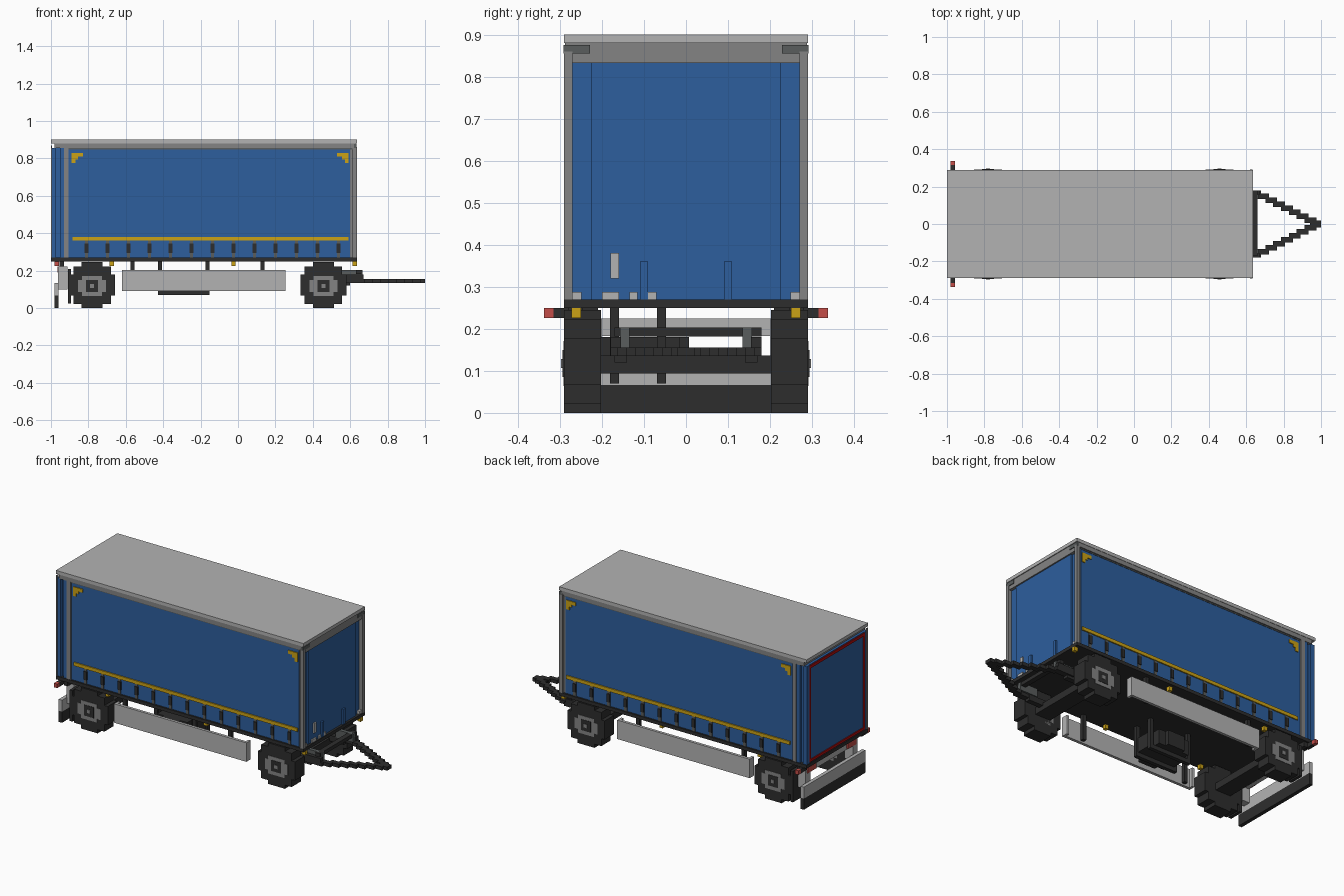
import bpy
import bmesh
import math

cube = bpy.data.objects.get("Cube")
if cube:
    bpy.data.objects.remove(cube, do_unlink=True)


def material(name, rgb):
    m = bpy.data.materials.new(name)
    m.use_nodes = True
    m.diffuse_color = (*rgb, 1)
    m.node_tree.nodes["Principled BSDF"].inputs["Base Color"].default_value = (*rgb, 1)
    return m


BLUE = material("tarpaulin blue", (0.026, 0.112, 0.34))
LIGHT = material("light grey", (0.45, 0.45, 0.45))
GREY = material("mid grey", (0.23, 0.23, 0.23))
STEEL = material("dark steel grey", (0.10, 0.11, 0.11))
BLACK = material("chassis black", (0.027, 0.027, 0.027))
YELLOW = material("reflector yellow", (0.60, 0.36, 0.008))
RED = material("tail red", (0.55, 0.075, 0.065))
DEEP_RED = material("outline red", (0.45, 0.004, 0.004))


def finish(name, bm, mat):
    bmesh.ops.recalc_face_normals(bm, faces=bm.faces)
    mesh = bpy.data.meshes.new(name)
    bm.to_mesh(mesh)
    bm.free()
    mesh.materials.append(mat)
    ob = bpy.data.objects.new(name, mesh)
    bpy.context.collection.objects.link(ob)
    return ob


def boxes(name, mat, spans, mirror=False):
    """Boxes given as (x0, x1, y0, y1, z0, z1), optionally copied to -y."""
    bm = bmesh.new()
    spans = list(spans)
    if mirror:
        spans += [(a, b, -d, -c, e, f) for a, b, c, d, e, f in spans]
    for x0, x1, y0, y1, z0, z1 in spans:
        verts = bmesh.ops.create_cube(bm, size=1)["verts"]
        for v in verts:
            v.co.x = (x0 + x1) / 2 + v.co.x * (x1 - x0)
            v.co.y = (y0 + y1) / 2 + v.co.y * (y1 - y0)
            v.co.z = (z0 + z1) / 2 + v.co.z * (z1 - z0)
    return finish(name, bm, mat)


def stepped_disc(name, mat, center, radius, step, depth, axis):
    """Disc with a stair-stepped rim, extruded along y or z."""
    rows = int(radius / step - 0.5)
    right = []
    for k in range(-rows, rows + 1):
        half = (round(math.sqrt(max(radius**2 - (k * step) ** 2, 0)) / step - 0.5) + 0.5) * step
        half = max(half, step * 1.5)
        for t in (k - 0.5, k + 0.5):
            p = (half, t * step)
            if len(right) > 1 and right[-1][0] == right[-2][0] == half:
                right[-1] = p
            elif not right or right[-1] != p:
                right.append(p)
    outline = right + [(-a, b) for a, b in reversed(right)]
    bm = bmesh.new()
    cx, cy, cz = center
    if axis == "y":
        vs = [bm.verts.new((cx + a, cy - depth / 2, cz + b)) for a, b in outline]
        shift = (0, depth, 0)
    else:
        vs = [bm.verts.new((cx + a, cy + b, cz - depth / 2)) for a, b in outline]
        shift = (0, 0, depth)
    face = bm.faces.new(vs)
    new = bmesh.ops.extrude_face_region(bm, geom=[face])["geom"]
    bmesh.ops.translate(bm, vec=shift, verts=[v for v in new if isinstance(v, bmesh.types.BMVert)])
    # restore the starting cap if the extrusion consumed it
    if not face.is_valid:
        bm.faces.new(vs)
    return finish(name, bm, mat)


# Cargo body
boxes("roof", LIGHT, [(-1, 0.635, -0.29, 0.29, 0.88, 0.90)])
boxes("roof_rail", GREY, [(-0.98, 0.63, -0.288, 0.288, 0.855, 0.88)])
boxes("rail_shadow_gap", STEEL, [(-0.93, 0.615, 0.27, 0.282, 0.848, 0.856)], True)
boxes("cargo_curtains", BLUE, [(-0.905, 0.60, -0.28, 0.28, 0.27, 0.855)])
boxes("floor", BLACK, [(-1, 0.635, -0.29, 0.29, 0.25, 0.27)])
boxes("front_posts", GREY, [(0.612, 0.635, 0.27, 0.29, 0.27, 0.86),
                            (0.59, 0.612, 0.27, 0.278, 0.27, 0.86)], True)
boxes("rear_posts", GREY, [(-0.93, -0.905, 0.26, 0.288, 0.27, 0.86)], True)
boxes("front_wall", BLUE, [(0.59, 0.612, -0.27, 0.27, 0.27, 0.835),
                           (0.60, 0.622, -0.225, 0.225, 0.27, 0.835)])
boxes("front_header", GREY, [(0.59, 0.63, -0.27, 0.27, 0.833, 0.86)])
boxes("header_corner_blocks", STEEL, [(0.62, 0.634, 0.228, 0.291, 0.855, 0.876)], True)
boxes("front_wall_bars", BLUE, [(0.61, 0.632, s - 0.01, s + 0.01, 0.27, 0.36) for s in (-0.1, 0.1)])
boxes("front_wall_fittings", LIGHT,
      [(0.61, 0.63, y - w, y + w, 0.27, 0.288) for y, w in
       ((-0.262, 0.013), (-0.18, 0.02), (-0.125, 0.01), (-0.08, 0.01), (0.262, 0.013))]
      + [(0.61, 0.63, -0.18, -0.16, 0.32, 0.38)])

# Rear doors with a red outline
boxes("rear_doors", BLUE, [(-0.995, -0.92, -0.27, 0.27, 0.27, 0.856)])
boxes("door_side_panels", BLUE, [(-0.952, -0.93, 0.26, 0.285, 0.27, 0.856),
                                 (-0.998, -0.972, 0.26, 0.285, 0.27, 0.856)], True)
boxes("rear_corner_strip", GREY, [(-1.0, -0.994, -0.29, -0.275, 0.27, 0.87)])
boxes("door_outline", DEEP_RED, [(-1.0, -0.994, -0.262, 0.262, 0.835, 0.852),
                                 (-1.0, -0.994, -0.262, 0.262, 0.275, 0.29),
                                 (-1.0, -0.994, -0.262, -0.25, 0.28, 0.85),
                                 (-1.0, -0.994, 0.25, 0.262, 0.28, 0.85)])

# Curtain markings and buckles
boxes("curtain_stripe", YELLOW, [(-0.885, 0.592, 0.279, 0.287, 0.36, 0.38)], True)
boxes("corner_marks", YELLOW, [(-0.89, -0.828, 0.279, 0.285, 0.81, 0.83),
                               (-0.89, -0.87, 0.279, 0.285, 0.775, 0.81),
                               (-0.87, -0.855, 0.279, 0.285, 0.795, 0.81),
                               (0.53, 0.592, 0.279, 0.285, 0.81, 0.83),
                               (0.572, 0.592, 0.279, 0.285, 0.775, 0.81),
                               (0.557, 0.572, 0.279, 0.285, 0.795, 0.81)], True)
straps = [-0.81 + 0.1123 * i for i in range(13)]
boxes("curtain_straps", STEEL, [(x - 0.009, x + 0.009, 0.279, 0.284, 0.27, 0.36) for x in straps], True)
boxes("strap_buckles", BLACK, [(x - 0.01, x + 0.01, 0.279, 0.288, 0.295, 0.345) for x in straps], True)

# Wheels, hubs and axles
for label, x in (("rear", -0.78), ("front", 0.457)):
    for side, s in (("left", 1), ("right", -1)):
        stepped_disc(f"{label}_{side}_tyre", BLACK, (x, s * 0.246, 0.1225), 0.13, 0.0223, 0.088, "y")
        stepped_disc(f"{label}_{side}_rim", GREY, (x, s * 0.247, 0.1175), 0.072, 0.0215, 0.09, "y")
        stepped_disc(f"{label}_{side}_hub_ring", BLACK, (x, s * 0.248, 0.1175), 0.036, 0.0215, 0.092, "y")
        boxes(f"{label}_{side}_hub_cap", GREY,
              [(x - 0.011, x + 0.011, s * 0.25 - 0.047, s * 0.25 + 0.047, 0.107, 0.128)])
    boxes(f"{label}_axle", BLACK, [(x - 0.05, x + 0.05, -0.21, 0.21, 0.094, 0.136)])

# Steering frame and drawbar
boxes("steering_frame", BLACK, [(0.56, 0.67, 0.155, 0.18, 0.135, 0.18),
                                (0.457, 0.60, 0.14, 0.17, 0.12, 0.155)], True)
boxes("steering_crossbar", BLACK, [(0.63, 0.66, -0.17, 0.18, 0.182, 0.203)])
boxes("steering_brackets", STEEL, [(0.55, 0.665, 0.135, 0.157, 0.155, 0.203)], True)
bar = [(0.57, 0.68, 0.145, 0.18, 0.135, 0.156)]
for i in range(7):
    x, y = 0.66 + 0.042 * i, 0.155 - 0.0215 * i
    bar.append((x, x + 0.063, y - 0.0215, y + 0.008, 0.135, 0.156))
boxes("drawbar", BLACK, bar, True)
boxes("drawbar_eye", BLACK, [(0.94, 1.0, -0.02, 0.02, 0.135, 0.156)])

# Side guards
boxes("side_guards", LIGHT, [(-0.62, 0.255, 0.268, 0.285, 0.09, 0.203),
                             (-0.62, -0.605, 0.245, 0.268, 0.09, 0.203),
                             (0.24, 0.255, 0.245, 0.268, 0.09, 0.203)], True)
boxes("side_guard_posts", BLACK, [(x - 0.011, x + 0.011, 0.246, 0.268, 0.10, 0.25)
                                  for x in (-0.564, 0.132)], True)

# Spare wheel in its hanging cradle
stepped_disc("spare_wheel", BLACK, (-0.285, -0.115, 0.137), 0.13, 0.0223, 0.086, "z")
boxes("spare_cradle", BLACK,
      [(x - 0.011, x + 0.011, y - 0.011, y + 0.011, 0.07, 0.25)
       for x in (-0.417, -0.163) for y in (-0.17, -0.058)]
      + [(-0.42, -0.152, y - 0.011, y + 0.011, 0.07, 0.095) for y in (-0.17, -0.058)])

# Rear bumper, mud flaps and lamps
boxes("bumper_apron", BLACK, [(-0.982, -0.96, -0.29, 0.29, 0.0, 0.066)])
boxes("bumper_plate", LIGHT, [(-0.982, -0.96, -0.29, 0.29, 0.066, 0.135)])
boxes("bumper_arms", LIGHT, [(-0.962, -0.912, 0.20, 0.245, 0.10, 0.222)], True)
boxes("lamp_beam", LIGHT, [(-0.955, -0.93, -0.245, 0.245, 0.183, 0.225)])
boxes("tail_lamps", RED, [(-0.966, -0.954, 0.15, 0.23, 0.19, 0.222)], True)
boxes("lamp_hangers", BLACK, [(-0.955, -0.93, 0.21, 0.28, 0.222, 0.25)], True)
boxes("mud_flaps", BLACK, [(-0.91, -0.892, 0.203, 0.29, 0.025, 0.21)], True)
boxes("marker_arms", BLACK, [(-0.98, -0.958, 0.26, 0.315, 0.226, 0.25)], True)
boxes("marker_lamps", RED, [(-0.98, -0.958, 0.315, 0.338, 0.226, 0.25)], True)
boxes("side_lamps", YELLOW, [(x - 0.011, x + 0.011, 0.25, 0.272, 0.226, 0.25)
                             for x in (-0.675, -0.025, 0.624)], True)
